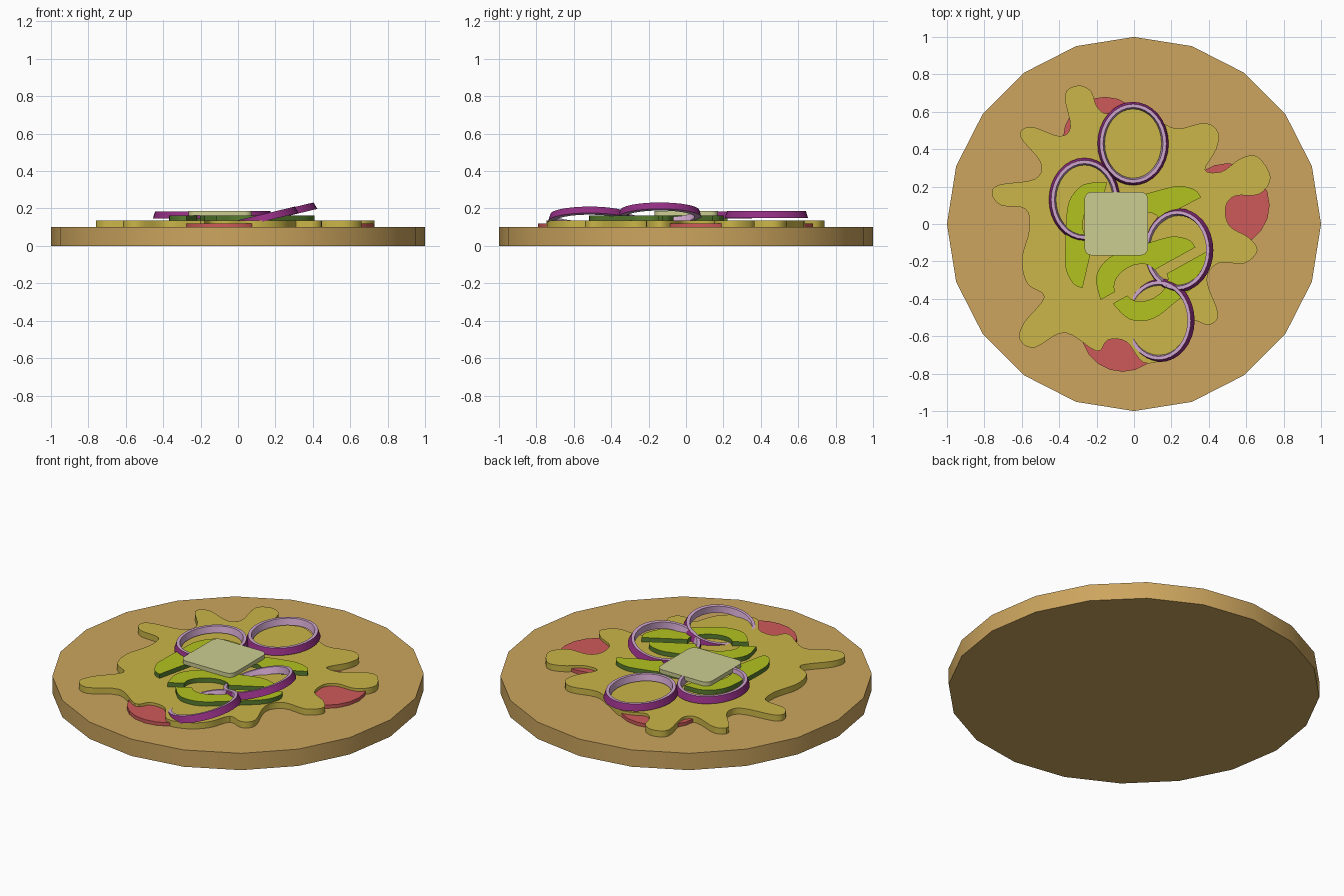
import bpy, bmesh, math
from mathutils import Matrix, Vector

old = bpy.data.objects.get("Cube")
if old:
    bpy.data.objects.remove(old, do_unlink=True)


def material(name, red, green, blue):
    color = [(c / 255 / 12.92) if c < 11 else ((c / 255 + 0.055) / 1.055) ** 2.4
             for c in (red, green, blue)] + [1.0]
    mat = bpy.data.materials.new(name)
    mat.use_nodes = True
    mat.diffuse_color = color
    mat.node_tree.nodes["Principled BSDF"].inputs["Base Color"].default_value = color
    return mat


CRUST = material("baked crust", 204, 165, 94)
CHEESE = material("melted cheese", 203, 182, 72)
TOMATO = material("tomato red", 206, 90, 90)
PEPPER = material("pepper flesh", 178, 194, 32)
PEEL = material("pepper peel", 88, 124, 48)
SLICE = material("pale cheese", 204, 206, 146)
ONION = material("onion flesh", 208, 166, 206)
SKIN = material("onion skin", 146, 46, 130)


def finish(name, bm, mats):
    """Turn a bmesh into a smooth object with sharp edges kept."""
    bmesh.ops.recalc_face_normals(bm, faces=bm.faces)
    mesh = bpy.data.meshes.new(name)
    bm.to_mesh(mesh)
    bm.free()
    for mat in mats:
        mesh.materials.append(mat)
    obj = bpy.data.objects.new(name, mesh)
    bpy.context.collection.objects.link(obj)
    bpy.ops.object.select_all(action="DESELECT")
    obj.select_set(True)
    bpy.context.view_layer.objects.active = obj
    bpy.ops.object.shade_smooth_by_angle(angle=math.radians(35))
    return obj


def slab(name, outline, bottom, top, mats):
    """Extrude a flat outline; a second material goes on the side walls."""
    bm = bmesh.new()
    face = bm.faces.new([bm.verts.new((x, y, bottom)) for x, y in outline])
    grown = bmesh.ops.extrude_face_region(bm, geom=[face], use_keep_orig=True)
    moved = [v for v in grown["geom"] if isinstance(v, bmesh.types.BMVert)]
    bmesh.ops.translate(bm, verts=moved, vec=(0, 0, top - bottom))
    bm.normal_update()
    for f in bm.faces:
        if len(mats) > 1 and abs(f.normal.z) < 0.5:
            f.material_index = 1
    return finish(name, bm, mats)


def circle(cx, cy, radius, sides):
    steps = [math.tau * i / sides for i in range(sides)]
    return [(cx + radius * math.cos(a), cy + radius * math.sin(a)) for a in steps]


def spline(points, steps, closed=True):
    """Smooth curve through the points."""
    n = len(points)
    pts = [Vector(p) for p in points]
    pick = (lambda i: pts[i % n]) if closed else (lambda i: pts[max(0, min(n - 1, i))])
    result = []
    for i in range(n if closed else n - 1):
        a, b, c, d = (pick(i + k) for k in (-1, 0, 1, 2))
        for s in range(steps):
            t = s / steps
            result.append(b + (c - a) * t / 2 + (2 * a - 5 * b + 4 * c - d) * t * t / 2
                          + (3 * b - a - 3 * c + d) * t ** 3 / 2)
    return result if closed else result + [pts[-1]]


# Crust
slab("crust", circle(0, 0, 1, 20), 0, 0.1, [CRUST])

# Tomato slices peeking out under the cheese
for i, (x, y) in enumerate([(0.5, 0.1), (-0.06, -0.565), (-0.155, 0.455)]):
    slab(f"tomato_slice_{i + 1}", circle(x, y, 0.225, 20), 0.1, 0.12, [TOMATO])

# Melted cheese puddle, outline in hundredths
puddle = [(73, 25), (66, 36), (57, 35), (47, 28), (38, 29), (44, 40), (45, 49), (38, 54),
          (23, 51), (12, 56), (0, 63), (-8, 62), (-15, 59), (-20, 63), (-23, 71), (-30, 74),
          (-37, 69), (-34, 52), (-40, 47), (-55, 52), (-61, 47), (-50, 33), (-53, 24),
          (-72, 21), (-76, 16), (-71, 10), (-58, 8), (-56, -3), (-60, -19), (-57, -32),
          (-48, -39), (-59, -53), (-61, -62), (-53, -66), (-37, -58), (-20, -68),
          (-14, -62), (-4, -63), (5, -74), (17, -72), (26, -64), (31, -52), (40, -54),
          (45, -48), (39, -30), (45, -21), (59, -21), (66, -14), (61, -7), (51, -1),
          (49, 9), (54, 15), (67, 16)]
slab("melted_cheese", spline([(x / 100, y / 100) for x, y in puddle], 4), 0.1, 0.136, [CHEESE])

# Pepper half slices: one outer curve, one seed hollow on the cut edge
outer = spline([(-0.29, 0), (-0.25, 0.12), (-0.14, 0.175), (0.01, 0.155),
                (0.14, 0.13), (0.22, 0.105), (0.28, 0.05), (0.29, 0)], 4, closed=False)
hollow = [(-0.08 + 0.12 * math.cos(a), 0.08 * math.sin(a))
          for a in [math.pi * i / 10 for i in range(11)]]
half_slice = [tuple(p) for p in outer] + hollow
for i, (x, y, turn, flip) in enumerate([(0.075, -0.265, 29, 1), (0.14, -0.285, 29, -1),
                                        (0.10, 0.01, 27, 1), (-0.21, -0.06, -103, -1)]):
    c, s = math.cos(math.radians(turn)), math.sin(math.radians(turn))
    shape = [(x + u * c - v * flip * s, y + u * s + v * flip * c) for u, v in half_slice]
    slab(f"pepper_slice_{i + 1}", shape, 0.13, 0.162, [PEPPER, PEEL])

# Square cheese slice with rounded corners
corner = 0.04
square = []
for quarter, (sx, sy) in enumerate([(1, 1), (-1, 1), (-1, -1), (1, -1)]):
    for k in range(5):
        a = math.pi / 2 * (quarter + k / 4)
        square.append((-0.095 + sx * (0.17 - corner) + corner * math.cos(a),
                       0.002 + sy * (0.17 - corner) + corner * math.sin(a)))
slab("cheese_slice", square, 0.162, 0.186, [SLICE])


# Onion rings: tapered oval bands, skin on the outer wall only
def onion_ring(name, x, y, z, tilt):
    profile = [(0.19, -0.019), (0.178, 0.019), (0.16, 0.019), (0.152, -0.019)]
    sides = 32
    bm = bmesh.new()
    loops = []
    for i in range(sides):
        a = math.tau * i / sides
        loops.append([bm.verts.new((r * math.cos(a), (r + 0.033) * math.sin(a), h))
                      for r, h in profile])
    for i in range(sides):
        here, after = loops[i], loops[(i + 1) % sides]
        for k in range(4):
            m = (k + 1) % 4
            f = bm.faces.new((here[k], after[k], after[m], here[m]))
            f.material_index = 1 if k == 0 else 0
    place = Matrix.Translation((x, y, z)) @ Matrix.Rotation(math.radians(-tilt), 4, "Y")
    bm.transform(place)
    finish(name, bm, [ONION, SKIN])


onion_ring("onion_ring_back", -0.005, 0.43, 0.167, 0)
onion_ring("onion_ring_left", -0.265, 0.13, 0.166, 0)
onion_ring("onion_ring_right", 0.235, -0.14, 0.172, 13.5)
onion_ring("onion_ring_front", 0.135, -0.515, 0.15, 13.5)
